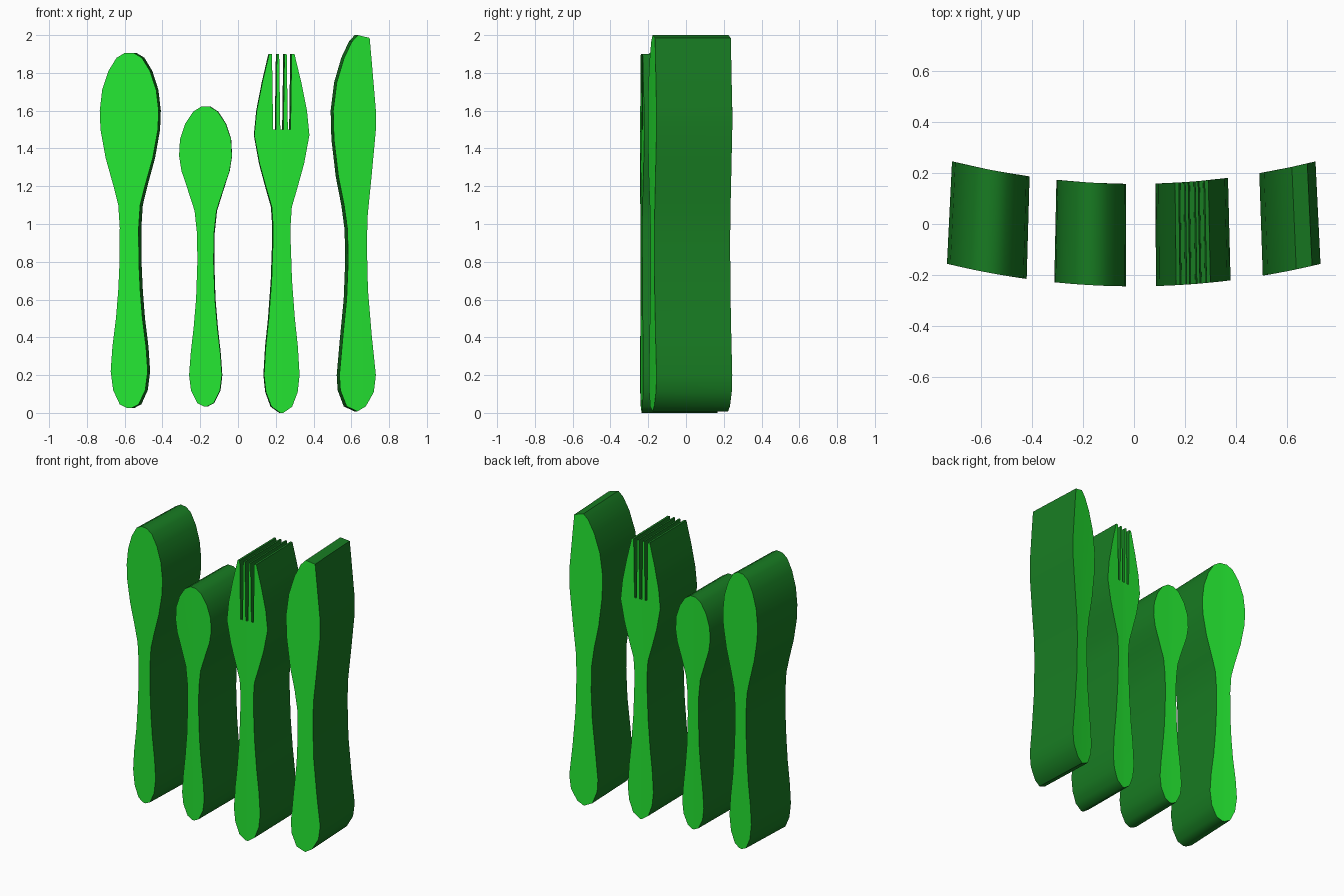
import bpy, bmesh, math

if "Cube" in bpy.data.objects:
    bpy.data.objects.remove(bpy.data.objects["Cube"])


def material(name, colour):
    mat = bpy.data.materials.new(name)
    mat.diffuse_color = (*colour, 1)
    mat.use_nodes = True
    mat.node_tree.nodes["Principled BSDF"].inputs["Base Color"].default_value = mat.diffuse_color
    return mat


face_mat = material("bright_green", (0.018, 0.8, 0.032))
side_mat = material("dark_green", (0.009, 0.2, 0.016))


def symmetric(cx, rows, top=()):
    """Outline from (z, half width) rows, with optional extra points across the top."""
    right = [(cx + h, z) for z, h in rows]
    left = [(cx - h, z) for z, h in reversed(rows)]
    return right + [(cx + x, z) for x, z in top] + left


def extrude_bent(name, outline, cx):
    """Extrude an xz outline through y, following the shallow arc of the set."""
    bm = bmesh.new()
    bm.faces.new([bm.verts.new((x, 0, z)) for x, z in outline])
    bmesh.ops.bisect_plane(bm, geom=bm.verts[:] + bm.edges[:] + bm.faces[:],
                           plane_co=(cx, 0, 0), plane_no=(1, 0, 0))
    res = bmesh.ops.extrude_face_region(bm, geom=bm.faces[:], use_keep_orig=True)
    back = {v for v in res["geom"] if isinstance(v, bmesh.types.BMVert)}
    for v in bm.verts:
        arc = 0.165 * v.co.x ** 2
        if v in back:
            v.co.y = 0.157 + arc
            v.co.x *= 0.973
        else:
            v.co.y = -0.244 + arc
    bmesh.ops.recalc_face_normals(bm, faces=bm.faces[:])
    # Dark walls between the bright front and back faces
    for f in bm.faces:
        f.material_index = 0 if len({v in back for v in f.verts}) == 1 else 1
    me = bpy.data.meshes.new(name)
    bm.to_mesh(me)
    bm.free()
    me.materials.append(face_mat)
    me.materials.append(side_mat)
    ob = bpy.data.objects.new(name, me)
    bpy.context.collection.objects.link(ob)
    bpy.context.view_layer.objects.active = ob
    ob.select_set(True)
    bpy.ops.object.shade_smooth_by_angle(angle=math.radians(40))
    ob.select_set(False)


# Large spoon
rows = [(.025, .01), (.045, .05), (.12, .085), (.22, .098), (.35, .089), (.5, .07),
        (.65, .058), (.8, .051), (.98, .05), (1.1, .058), (1.2, .083), (1.35, .125),
        (1.5, .152), (1.6, .156), (1.71, .143), (1.81, .11), (1.88, .067), (1.905, .025)]
extrude_bent("large_spoon", symmetric(-.576, rows), -.576)

# Small spoon
rows = [(.034, .008), (.052, .043), (.12, .077), (.2, .087), (.32, .078), (.45, .063),
        (.6, .05), (.8, .043), (.95, .045), (1.07, .058), (1.2, .1), (1.28, .127),
        (1.36, .14), (1.45, .135), (1.53, .108), (1.595, .065), (1.622, .022)]
extrude_bent("small_spoon", symmetric(-.172, rows), -.172)

# Fork, with three slots between four tines
rows = [(0, .008), (.033, .055), (.11, .084), (.2, .094), (.35, .085), (.5, .069),
        (.7, .054), (.9, .047), (1.0, .047), (1.09, .053), (1.2, .085), (1.32, .118),
        (1.47, .146), (1.6, .133), (1.75, .103), (1.9, .067)]
half = [(.052, 1.9), (.046, 1.5), (.032, 1.5), (.026, 1.9), (.014, 1.9), (.008, 1.5)]
tines = half + [(-x, z) for x, z in reversed(half)]
extrude_bent("fork", symmetric(.232, rows, tines), .232)

# Knife, curved cutting edge on the left and nearly straight spine on the right
knife = [(.632, .008), (.575, .035), (.542, .12), (.537, .2), (.555, .4), (.575, .6),
         (.583, .8), (.58, .97), (.562, 1.1), (.532, 1.25), (.508, 1.45), (.504, 1.6),
         (.523, 1.75), (.562, 1.88), (.603, 1.965), (.635, 2.0), (.697, 1.985),
         (.709, 1.85), (.73, 1.6), (.73, 1.5), (.707, 1.25), (.687, 1.05), (.682, .9),
         (.688, .65), (.709, .4), (.73, .2), (.719, .11), (.677, .035)]
extrude_bent("knife", knife, .632)
